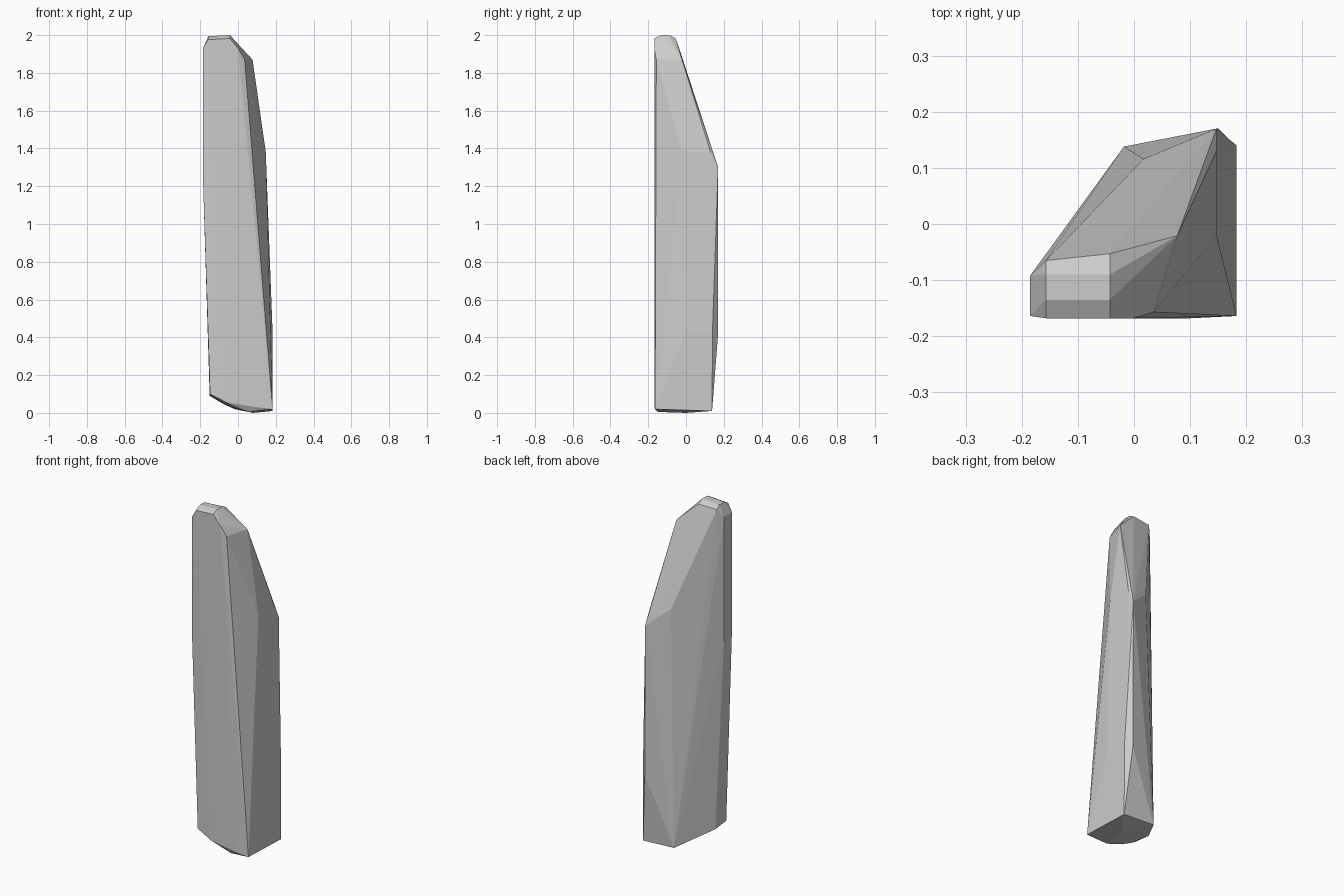
import bpy, bmesh

if "Cube" in bpy.data.objects:
    bpy.data.objects.remove(bpy.data.objects["Cube"])


def convex_part(name, rings):
    """Wrap a convex faceted skin around short cross-section rings."""
    bm = bmesh.new()
    for ring in rings:
        for co in ring:
            bm.verts.new(co)
    res = bmesh.ops.convex_hull(bm, input=bm.verts[:])
    loose = [v for v in bm.verts if not v.link_faces]
    bmesh.ops.delete(bm, geom=loose, context='VERTS')
    bmesh.ops.recalc_face_normals(bm, faces=bm.faces[:])
    bmesh.ops.dissolve_limit(bm, angle_limit=0.01, verts=bm.verts[:], edges=bm.edges[:])
    me = bpy.data.meshes.new(name)
    bm.to_mesh(me)
    bm.free()
    ob = bpy.data.objects.new(name, me)
    bpy.context.collection.objects.link(ob)
    return ob


# rounded cap: the same small arch repeated at both ends
arch = [(-0.168, 1.982), (-0.135, 2.0), (-0.09, 2.0), (-0.053, 1.982)]
cap = [(-0.043, y, z) for y, z in arch]
cap += [(-0.157, y + dy, z - 0.006) for (y, z), dy in zip(arch, (0, 0, 0, -0.012))]

# shoulders just under the cap
shoulder = [(-0.185, -0.164, 1.93), (-0.185, -0.092, 1.93), (0.0, -0.168, 1.93),
            (0.035, -0.157, 1.87), (0.077, -0.021, 1.87)]

# widest section where the sloping back begins
middle = [(0.147, -0.02, 1.38), (0.147, 0.13, 1.38), (0.147, 0.17, 1.3),
          (0.017, 0.116, 1.41), (-0.184, -0.164, 1.2), (-0.184, -0.092, 1.2)]

# lower section
lower = [(0.15, 0.17, 0.42), (0.183, 0.0, 0.43), (0.183, 0.14, 0.43)]

# slightly bowed foot
foot = [(-0.148, -0.164, 0.1), (-0.15, -0.06, 0.09), (-0.06, -0.168, 0.055),
        (0.1, -0.168, 0.03), (0.183, -0.164, 0.02), (0.183, 0.138, 0.01),
        (-0.018, 0.138, 0.02), (-0.08, -0.12, 0.048), (0.0, -0.14, 0.02),
        (0.06, -0.15, 0.005), (0.08, 0.0, 0.0)]

stone = convex_part("standing_stone", [cap, shoulder, middle, lower, foot])
bpy.context.view_layer.objects.active = stone
stone.select_set(True)
bpy.ops.object.shade_flat()
